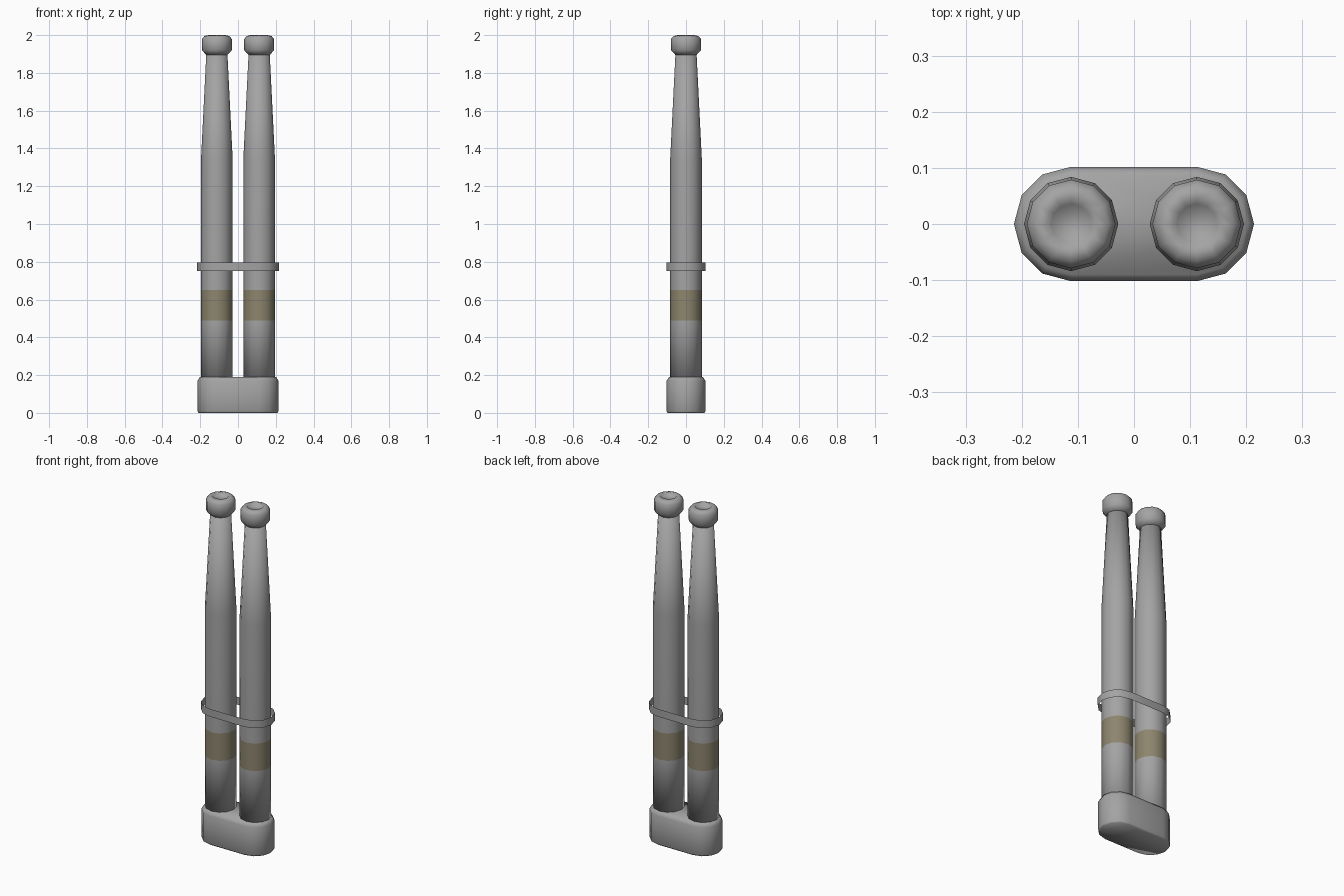
import bpy, bmesh, math

if "Cube" in bpy.data.objects:
    bpy.data.objects.remove(bpy.data.objects["Cube"])

TUBE_X = 0.112
SIDES = 12


def material(name, rgb):
    m = bpy.data.materials.new(name)
    m.diffuse_color = (*rgb, 1)
    m.use_nodes = True
    m.node_tree.nodes["Principled BSDF"].inputs["Base Color"].default_value = m.diffuse_color
    return m


grey = material("metal grey", (0.37, 0.37, 0.37))
tan = material("band tan", (0.265, 0.235, 0.155))


def circle(r, z):
    """Ring of points around one tube axis."""
    return [(r * math.cos(a), r * math.sin(a), z)
            for a in (2 * math.pi * i / SIDES for i in range(SIDES))]


def stadium(r, z):
    """Rounded outline that wraps both tube axes."""
    pts = []
    for side in (0, 1):
        cx = TUBE_X * (1 - 2 * side)
        for i in range(7):
            a = math.pi * (side - 0.5 + i / 6)
            pts.append((cx + r * math.cos(a), r * math.sin(a), z))
    return pts


def loft(name, rings, cap_bottom, cap_top, x=0):
    """Skin a stack of rings into one smooth object."""
    bm = bmesh.new()
    loops = [[bm.verts.new(p) for p in ring] for ring in rings]
    n = len(loops[0])
    for low, high in zip(loops, loops[1:]):
        for i in range(n):
            j = (i + 1) % n
            bm.faces.new((low[i], low[j], high[j], high[i]))
    if cap_bottom:
        bm.faces.new(loops[0][::-1])
    if cap_top:
        bm.faces.new(loops[-1])
    for f in bm.faces:
        f.smooth = True
    mesh = bpy.data.meshes.new(name)
    bm.to_mesh(mesh)
    bm.free()
    mesh.materials.append(grey)
    mesh.materials.append(tan)
    ob = bpy.data.objects.new(name, mesh)
    ob.location.x = x
    bpy.context.collection.objects.link(ob)
    return ob


# radius and height: straight body, tapered neck, flared cap with dished top
TUBE = [(0.084, 0.17), (0.084, 0.49), (0.084, 0.65), (0.084, 1.34),
        (0.056, 1.90)]
CAP = [(0.056, 1.895), (0.079, 1.92), (0.079, 1.98), (0.066, 1.995),
       (0.044, 2.0), (0.036, 1.985)]

for side, x in (("left", -TUBE_X), ("right", TUBE_X)):
    tube = loft(side + "_tube", [circle(*p) for p in TUBE], True, True, x)
    for f in tube.data.polygons:  # painted band
        if 0.49 < f.center.z < 0.65:
            f.material_index = 1
    loft(side + "_cap", [circle(*p) for p in CAP], True, True, x)

# base block holding both tubes, with softened edges
loft("base", [stadium(0.098, 0.0), stadium(0.102, 0.008),
              stadium(0.102, 0.17), stadium(0.09, 0.19)], True, True)

# thin strap around both tubes
loft("strap", [stadium(0.104, 0.75), stadium(0.104, 0.795)], False, False)
